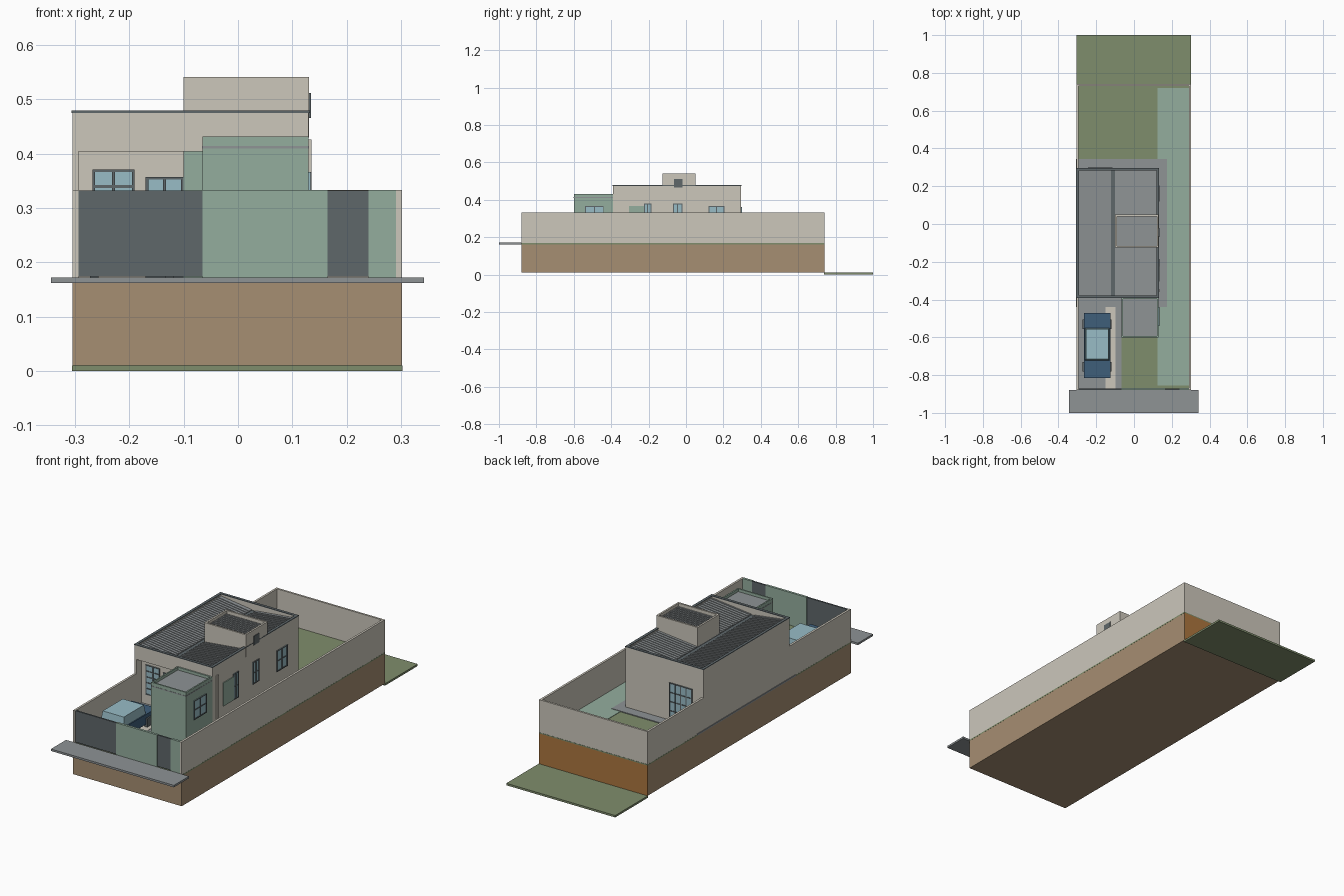
import bpy, bmesh


def mat(name, r, g, b):
    m = bpy.data.materials.new(name)
    lin = [((c / 255 + 0.055) / 1.055) ** 2.4 for c in (r, g, b)]
    m.diffuse_color = (*lin, 1)
    return m


BEIGE = mat("beige render", 204, 199, 187)
EARTH = mat("earth brown", 166, 142, 114)
OCHRE = mat("ochre earth", 172, 118, 62)
LAWN = mat("lawn green", 127, 141, 108)
SAGE = mat("sage green", 148, 174, 158)
GREY = mat("concrete grey", 142, 147, 149)
DARK = mat("dark grey metal", 94, 103, 106)
GLASS = mat("pale blue glass", 152, 188, 198)
BLUE = mat("car blue", 62, 94, 122)


def add_box(bm, x0, x1, y0, y1, z0, z1, taper=0.0):
    vs = []
    for z, t in ((z0, 0), (z1, taper)):
        vs += [bm.verts.new(p) for p in ((x0 + t, y0 + t, z), (x1 - t, y0 + t, z),
                                         (x1 - t, y1 - t, z), (x0 + t, y1 - t, z))]
    for f in ((3, 2, 1, 0), (4, 5, 6, 7), (0, 1, 5, 4), (1, 2, 6, 5), (2, 3, 7, 6), (3, 0, 4, 7)):
        bm.faces.new([vs[i] for i in f])
    return vs


def finish(name, bm, m):
    me = bpy.data.meshes.new(name)
    bm.to_mesh(me)
    bm.free()
    me.materials.append(m)
    ob = bpy.data.objects.new(name, me)
    bpy.context.collection.objects.link(ob)
    return ob


def boxes(name, m, *items):
    bm = bmesh.new()
    for it in items:
        add_box(bm, *it)
    return finish(name, bm, m)


def ring(name, m, x0, x1, y0, y1, z0, z1, t):
    """Four walls around a rectangle."""
    boxes(name, m, (x0, x1, y0, y0 + t, z0, z1), (x0, x1, y1 - t, y1, z0, z1),
          (x0, x0 + t, y0 + t, y1 - t, z0, z1), (x1 - t, x1, y0 + t, y1 - t, z0, z1))


def window(name, axis, sign, at, a0, a1, z0, z1, cols=2, rows=2, w=0.005):
    """Glass plate and framing bars on a wall facing sign * axis."""
    def place(u0, u1, v0, v1, d):
        lo, hi = sorted((at - sign * 0.003, at + sign * d))
        return (u0, u1, lo, hi, v0, v1) if axis == 'y' else (lo, hi, u0, u1, v0, v1)
    boxes(name + "_glass", GLASS, place(a0, a1, z0, z1, 0.002))
    bars = []
    for i in range(cols + 1):
        u = a0 + (a1 - a0 - w) * i / cols
        bars.append(place(u, u + w, z0, z1, 0.005))
    for i in range(rows + 1):
        v = z0 + (z1 - z0 - w) * i / rows
        bars.append(place(a0, a1, v, v + w, 0.0045))
    boxes(name + "_frame", DARK, *bars)


# Terrain
boxes("earth_block", EARTH, (-0.304, 0.302, -0.88, 0.739, 0.01, 0.162))
boxes("rear_earth_face", OCHRE, (-0.304, 0.302, 0.738, 0.741, 0.01, 0.163))
boxes("yard_lawn", LAWN, (-0.3045, 0.3025, -0.88, 0.741, 0.162, 0.168))
boxes("lower_lawn", LAWN, (-0.305, 0.303, 0.739, 1.0, 0.0, 0.01))
boxes("sidewalk", GREY, (-0.344, 0.342, -1.0, -0.88, 0.162, 0.172))
boxes("side_path", SAGE, (0.125, 0.29, -0.855, 0.72, 0.166, 0.170))
boxes("house_apron", GREY, (-0.307, 0.175, -0.44, 0.345, 0.164, 0.172))
boxes("driveway", GREY, (-0.293, -0.15, -0.87, -0.44, 0.165, 0.1705),
      (-0.097, -0.065, -0.87, -0.44, 0.165, 0.1705))
boxes("driveway_strip", BEIGE, (-0.15, -0.097, -0.87, -0.44, 0.165, 0.172))

# Boundary walls, front wall and gates
boxes("boundary_walls", BEIGE, (-0.304, -0.293, -0.88, 0.74, 0.168, 0.333),
      (0.291, 0.302, -0.88, 0.74, 0.168, 0.333), (-0.293, 0.291, 0.73, 0.74, 0.168, 0.333))
boxes("front_wall", SAGE, (-0.065, 0.165, -0.88, -0.868, 0.168, 0.333),
      (0.24, 0.291, -0.88, -0.868, 0.168, 0.333))
boxes("front_gates", DARK, (-0.293, -0.065, -0.878, -0.87, 0.174, 0.332),
      (0.165, 0.24, -0.878, -0.87, 0.174, 0.332))

# House body with recessed porch
boxes("house_body", BEIGE, (-0.304, 0.13, -0.35, 0.295, 0.17, 0.435),
      (-0.304, -0.293, -0.39, -0.35, 0.17, 0.435),
      (-0.293, -0.065, -0.39, -0.35, 0.404, 0.435),
      (-0.065, 0.13, -0.39, -0.35, 0.17, 0.435))
ring("house_parapet", BEIGE, -0.304, 0.13, -0.39, 0.295, 0.435, 0.476, 0.01)
ring("parapet_coping", DARK, -0.306, 0.132, -0.392, 0.297, 0.475, 0.479, 0.014)
boxes("porch_green_wall", SAGE, (-0.1, -0.065, -0.356, -0.349, 0.17, 0.404))
boxes("side_pillar", BEIGE, (0.128, 0.135, -0.36, -0.345, 0.17, 0.426))


# Butterfly roof with ribs running down each slope to a central gutter
def slope(name, x0, z0, x1, z1):
    bm = bmesh.new()

    def tilted(y0, y1, lift, thick):
        for v in add_box(bm, x0, x1, y0, y1, 0, thick):
            v.co.z += lift + z0 + (z1 - z0) * (v.co.x - x0) / (x1 - x0)
    tilted(-0.38, 0.285, 0, 0.004)
    n = 36
    for i in range(n):
        y = -0.376 + 0.655 * i / n
        tilted(y, y + 0.007, 0.004, 0.003)
    finish(name, bm, GREY)


slope("roof_left", -0.294, 0.463, -0.122, 0.44)
slope("roof_right", -0.1, 0.44, 0.12, 0.463)
boxes("roof_gutter", DARK, (-0.122, -0.1, -0.38, 0.285, 0.434, 0.441))

# Water tank tower
boxes("tower_body", BEIGE, (-0.1, 0.131, -0.125, 0.05, 0.43, 0.52))
ring("tower_parapet", BEIGE, -0.1, 0.131, -0.125, 0.05, 0.52, 0.541, 0.009)
boxes("tower_roof", GREY, (-0.091, 0.122, -0.116, 0.041, 0.519, 0.524),
      *[(-0.091, 0.122, y, y + 0.007, 0.524, 0.527)
        for y in [-0.112 + 0.0175 * i for i in range(9)]])
boxes("tower_vent", DARK, (0.128, 0.134, -0.065, -0.02, 0.465, 0.511))

# Front annex
boxes("annex_body", SAGE, (-0.065, 0.13, -0.6, -0.39, 0.168, 0.412))
ring("annex_parapet", SAGE, -0.065, 0.13, -0.6, -0.39, 0.412, 0.431, 0.007)
boxes("annex_roof", GREY, (-0.058, 0.123, -0.593, -0.397, 0.41, 0.417))
ring("annex_band", GREY, -0.066, 0.131, -0.601, -0.39, 0.409, 0.414, 0.004)

# Windows and doors
window("porch_window", 'y', -1, -0.35, -0.268, -0.19, 0.22, 0.371, 2, 5)
window("porch_door", 'y', -1, -0.35, -0.17, -0.1, 0.172, 0.357, 2, 1)
window("rear_door", 'y', 1, 0.295, -0.243, -0.114, 0.172, 0.362, 4, 4)
window("side_window_back", 'x', 1, 0.13, 0.12, 0.205, 0.26, 0.366)
window("side_window_middle", 'x', 1, 0.13, -0.07, -0.02, 0.27, 0.381)
window("side_window_front", 'x', 1, 0.13, -0.225, -0.185, 0.25, 0.381)
window("annex_window", 'x', 1, 0.13, -0.54, -0.44, 0.27, 0.366)
boxes("side_green_panel", SAGE, (0.128, 0.134, -0.305, -0.225, 0.25, 0.368))

# Parked car
boxes("car_body", BLUE, (-0.265, -0.125, -0.815, -0.47, 0.185, 0.235))
boxes("car_cabin", GLASS, (-0.26, -0.13, -0.722, -0.55, 0.235, 0.28, 0.006))
wheels = []
for x in (-0.272, -0.133):
    for y in (-0.78, -0.555 + 0.0):
        wheels.append((x, x + 0.015, y, y + 0.05, 0.17, 0.215))
boxes("car_wheels", DARK, *wheels)
